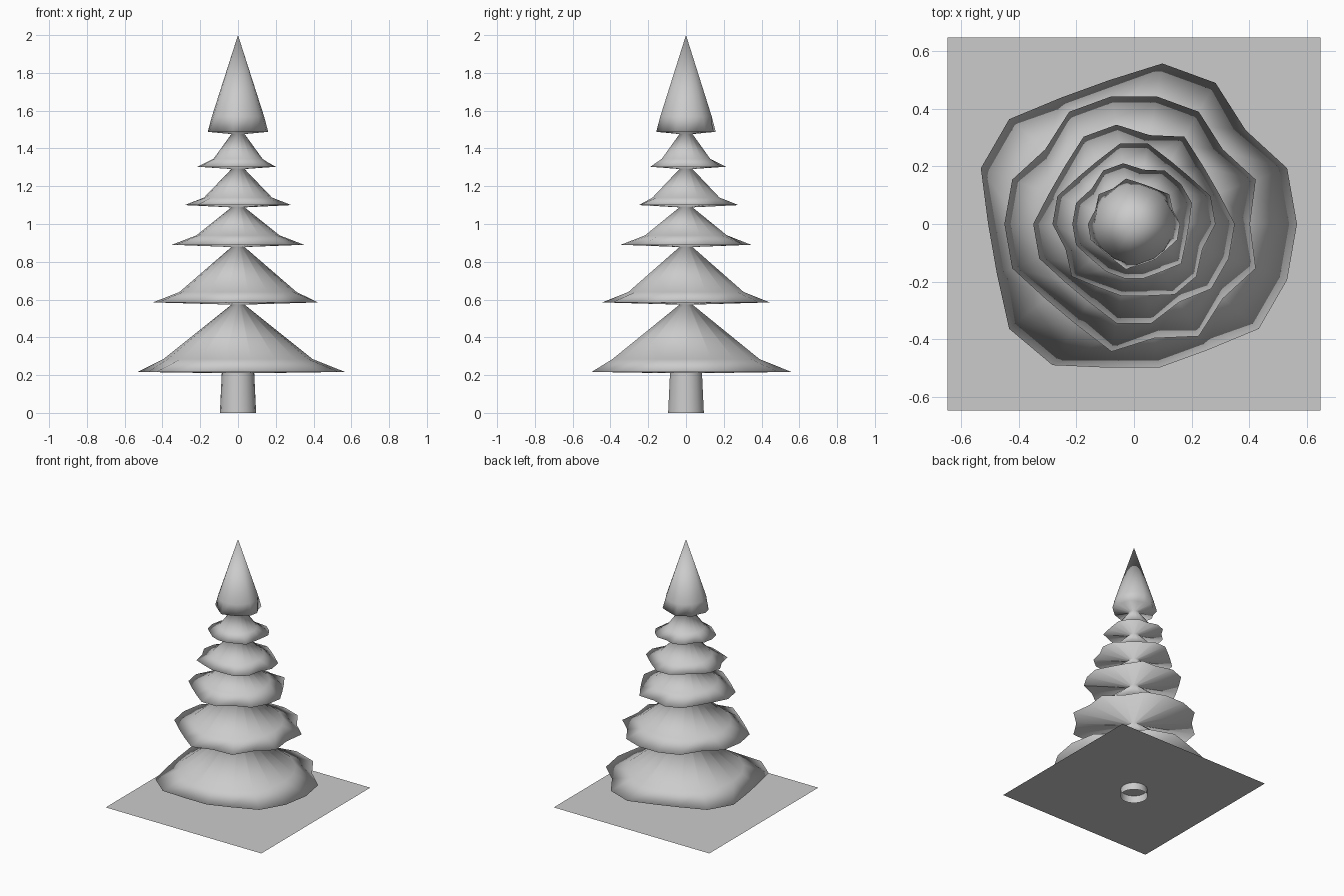
import bpy, bmesh
from math import cos, sin, tau

if "Cube" in bpy.data.objects:
    bpy.data.objects.remove(bpy.data.objects["Cube"])

SIDES = 18


def ring(bm, radii, z):
    return [bm.verts.new((r * cos(tau * i / SIDES), r * sin(tau * i / SIDES), z))
            for i, r in enumerate(radii)]


def bridge(bm, a, b):
    for i in range(SIDES):
        j = (i + 1) % SIDES
        bm.faces.new((a[i], a[j], b[j], b[i]))


def finish(bm, name, smooth=True):
    bmesh.ops.recalc_face_normals(bm, faces=bm.faces)
    for f in bm.faces:
        f.smooth = smooth
    mesh = bpy.data.meshes.new(name)
    bm.to_mesh(mesh)
    bm.free()
    obj = bpy.data.objects.new(name, mesh)
    bpy.context.collection.objects.link(obj)
    return obj


# Tiers: rim radius, rim z, shoulder radius, shoulder z, and which of the
# 18 rim corners (every 20 degrees from +x) stick out (1) or are pulled in (0)
TIERS = [
    (0.566, 0.217, 0.395, 0.285, "110110011001100011"),
    (0.450, 0.585, 0.310, 0.640, "010111101110010101"),
    (0.350, 0.890, 0.220, 0.940, "100101100110011011"),
    (0.283, 1.100, 0.180, 1.140, "110011001101000110"),
    (0.214, 1.303, 0.130, 1.345, "011101101110000010"),
    (0.160, 1.488, 0.138, 1.570, "101001010110010001"),
]

# Foliage: one continuous skin of stacked flared cones with thin necks
bm = bmesh.new()
prev = ring(bm, [0.086] * SIDES, 0.210)
for k, (rim_r, rim_z, mid_r, mid_z, bits) in enumerate(TIERS):
    rim = ring(bm, [rim_r * (1.0 if b == "1" else 0.895) for b in bits], rim_z)
    mid = ring(bm, [mid_r] * SIDES, mid_z)
    bridge(bm, prev, rim)
    bridge(bm, rim, mid)
    if k < len(TIERS) - 1:
        prev = ring(bm, [0.035] * SIDES, TIERS[k + 1][1] - 0.012)
        bridge(bm, mid, prev)
    else:
        tip = bm.verts.new((0, 0, 2.0))
        for i in range(SIDES):
            bm.faces.new((mid[i], mid[(i + 1) % SIDES], tip))
finish(bm, "foliage")

# Trunk: slightly tapered tube, open at the bottom
bm = bmesh.new()
bridge(bm, ring(bm, [0.096] * SIDES, 0.0), ring(bm, [0.086] * SIDES, 0.210))
finish(bm, "trunk")

# Flat sheet the trunk stands through
bm = bmesh.new()
bmesh.ops.create_grid(bm, x_segments=1, y_segments=1, size=0.648)
bmesh.ops.translate(bm, verts=bm.verts, vec=(0, 0, 0.055))
finish(bm, "snow_sheet", smooth=False)
